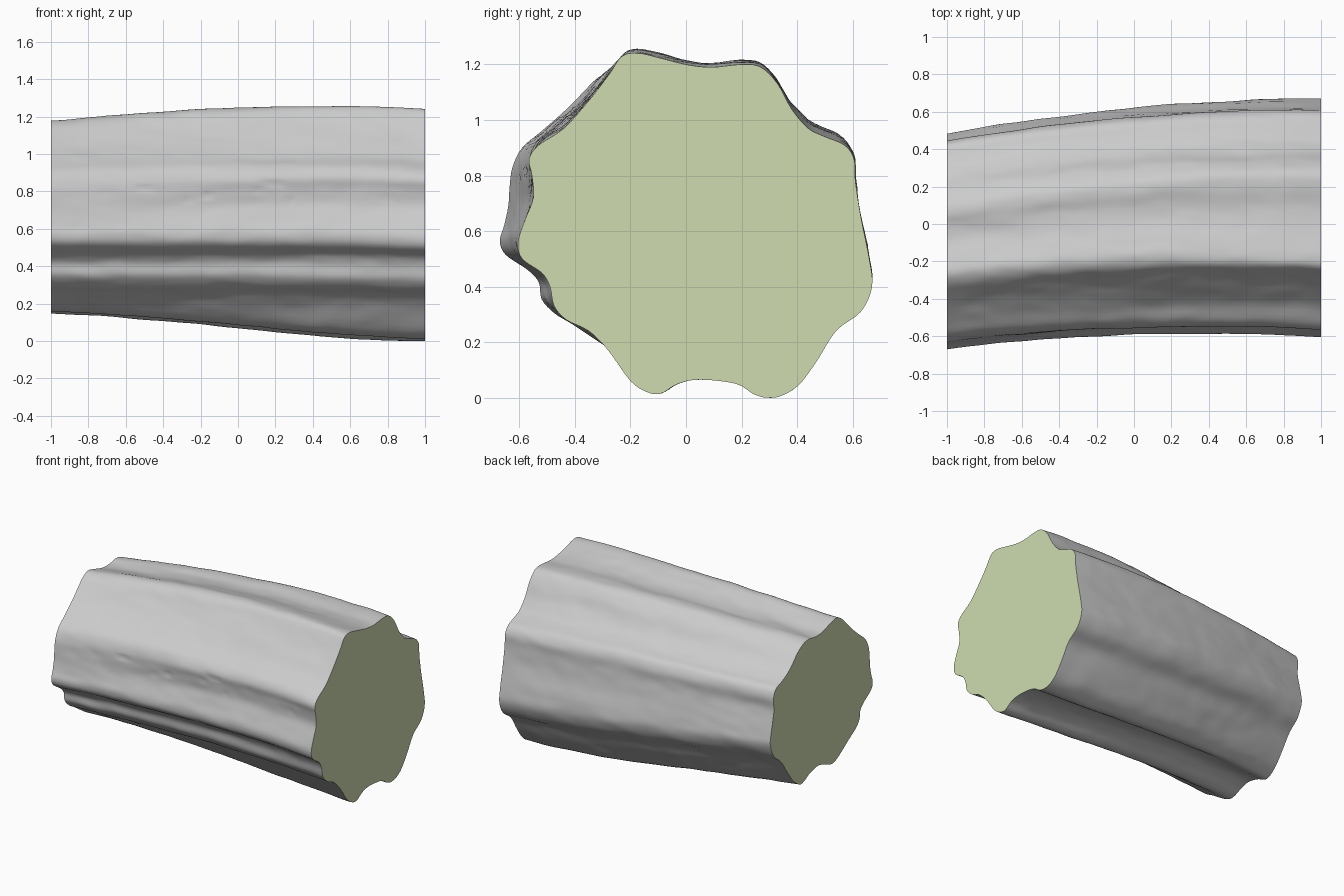
import bpy, bmesh
from mathutils import Vector, noise

cube = bpy.data.objects.get("Cube")
if cube:
    bpy.data.objects.remove(cube, do_unlink=True)


def material(name, rgb):
    m = bpy.data.materials.new(name)
    m.use_nodes = True
    m.diffuse_color = (*rgb, 1)
    bsdf = m.node_tree.nodes["Principled BSDF"]
    bsdf.inputs["Base Color"].default_value = (*rgb, 1)
    bsdf.inputs["Roughness"].default_value = 0.9
    return m


bark = material("grey_bark", (0.60, 0.60, 0.60))
wood = material("pale_green_cut_wood", (0.62, 0.71, 0.43))

# Matching (y, z) outlines of the two cut ends
LEFT_END = [
    (.67, .40), (.66, .50), (.63, .65), (.61, .78), (.605, .86), (.57, .91), (.50, .94), (.44, .97), (.38, 1.04),
    (.33, 1.13), (.27, 1.19), (.20, 1.20), (.09, 1.19), (0, 1.20), (-.10, 1.225), (-.17, 1.24), (-.23, 1.23),
    (-.28, 1.16), (-.35, 1.07), (-.44, .97), (-.53, .91), (-.565, .86), (-.555, .80), (-.55, .72), (-.58, .64),
    (-.605, .56), (-.59, .50), (-.52, .45), (-.49, .40), (-.475, .33), (-.43, .28), (-.35, .24), (-.28, .17),
    (-.20, .06), (-.14, .02), (-.09, .015), (-.03, .05), (.05, .065), (.18, .05), (.25, .01), (.32, 0),
    (.40, .04), (.47, .13), (.54, .24), (.63, .31)]
RIGHT_END = [
    (.48, .55), (.475, .62), (.455, .71), (.44, .79), (.445, .87), (.42, .93), (.36, .955), (.30, .985), (.24, 1.03),
    (.18, 1.09), (.11, 1.135), (.05, 1.145), (-.01, 1.135), (-.09, 1.135), (-.18, 1.16), (-.26, 1.178), (-.32, 1.15),
    (-.375, 1.095), (-.44, 1.03), (-.52, .96), (-.59, .90), (-.625, .83), (-.635, .76), (-.64, .69), (-.655, .62),
    (-.67, .565), (-.65, .515), (-.57, .46), (-.53, .415), (-.52, .355), (-.475, .305), (-.41, .265), (-.35, .225),
    (-.28, .18), (-.23, .16), (-.18, .165), (-.12, .19), (-.05, .205), (.04, .185), (.10, .155), (.15, .15),
    (.22, .20), (.29, .29), (.36, .39), (.44, .46)]


def smooth_loop(points, steps=4):
    """Closed Catmull-Rom curve through the points."""
    p = [Vector(q) for q in points]
    n = len(p)
    out = []
    for i in range(n):
        a, b, c, d = p[i - 1], p[i], p[(i + 1) % n], p[(i + 2) % n]
        for k in range(steps):
            t = k / steps
            out.append(0.5 * (2 * b + (c - a) * t + (2 * a - 5 * b + 4 * c - d) * t * t
                              + (3 * b - a - 3 * c + d) * t ** 3))
    return out


left, right = smooth_loop(LEFT_END), smooth_loop(RIGHT_END)
RINGS = 120


def surface_point(x, r, l):
    t = (x + 1) / 2
    ease = t * t * (3 - 2 * t)
    bow = 1 - x * x
    high = min(max((r.y + l.y) / 2.4, 0), 1)
    y = r.x + (l.x - r.x) * t + 0.045 * bow
    w = ease + (t - ease) * high
    z = r.y + (l.y - r.y) * w + bow * (0.044 * high - 0.015 * (1 - t))
    # Fine bark grain, stretched along the trunk, with pits along the front
    out = Vector((0, y, z - 0.62)).normalized()
    d = 0.006 * noise.noise((x * 2.5, y * 8, z * 8)) + 0.003 * noise.noise((x * 7, y * 18, z * 18))
    d *= min(1, bow * 4)
    if y < 0 and 0.74 < z < 0.86:
        d -= 0.025 * max(0, noise.noise((x * 9, y * 4, z * 28)) - 0.3) * min(1, bow * 3)
    return Vector((x, y, max(z, 0))) + out * d


# Fluted trunk piece lofted between the two ends
bm = bmesh.new()
rings = []
for i in range(RINGS + 1):
    x = -1 + 2 * i / RINGS
    rings.append([bm.verts.new(surface_point(x, r, l)) for r, l in zip(right, left)])
n = len(left)
for a, b in zip(rings, rings[1:]):
    for j in range(n):
        k = (j + 1) % n
        bm.faces.new((a[j], a[k], b[k], b[j]))
# Flat cut ends
for ring in (rings[0], rings[-1]):
    bm.faces.new(ring).material_index = 1
bmesh.ops.recalc_face_normals(bm, faces=bm.faces[:])
mesh = bpy.data.meshes.new("trunk_section")
bm.to_mesh(mesh)
bm.free()
mesh.materials.append(bark)
mesh.materials.append(wood)
trunk = bpy.data.objects.new("trunk_section", mesh)
bpy.context.collection.objects.link(trunk)

bpy.ops.object.select_all(action='DESELECT')
trunk.select_set(True)
bpy.context.view_layer.objects.active = trunk
bpy.ops.object.shade_smooth_by_angle(angle=0.8)
